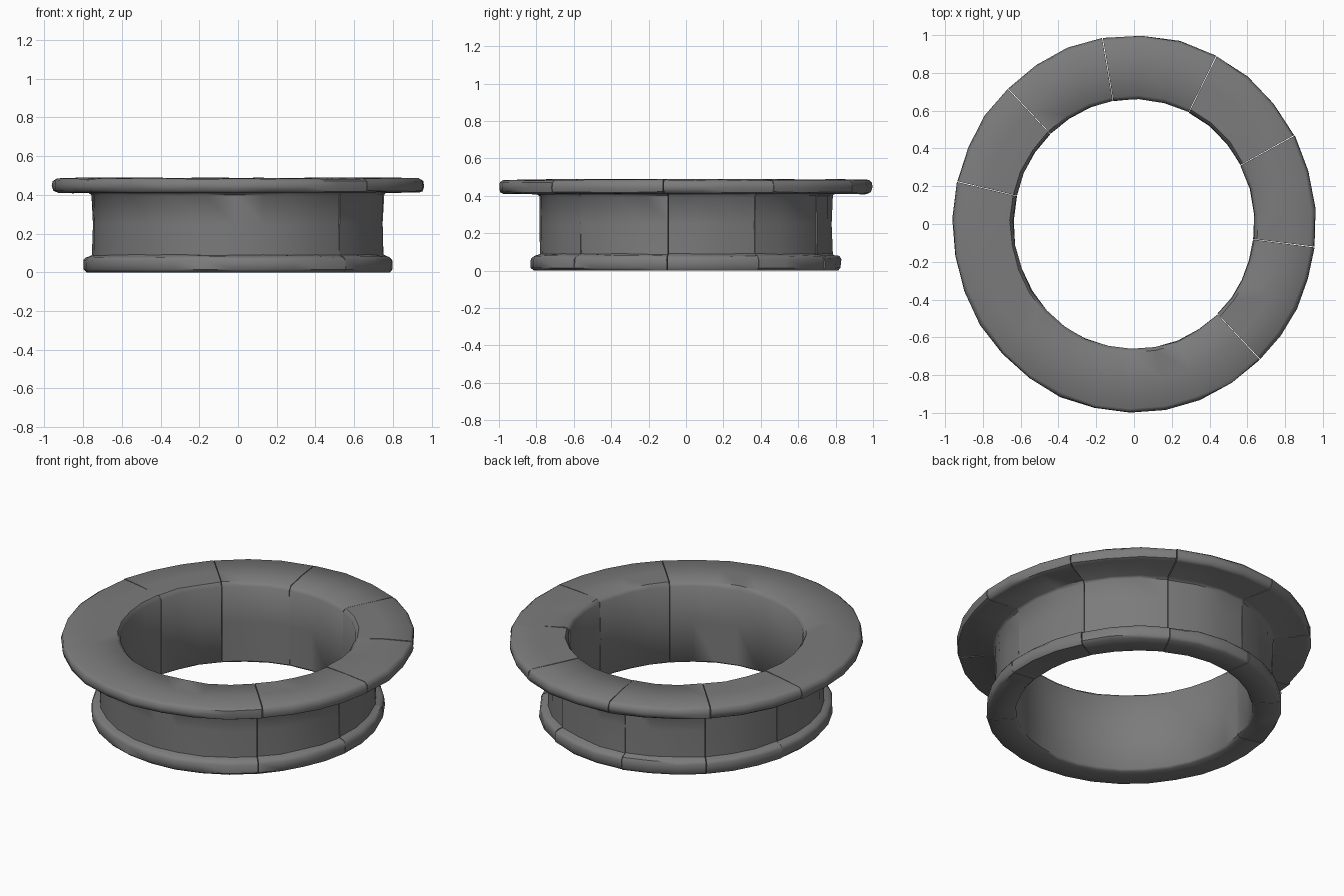
import bpy, bmesh, math, random

random.seed(4)
cube = bpy.data.objects.get("Cube")
if cube:
    bpy.data.objects.remove(cube, do_unlink=True)

stone = bpy.data.materials.new("grey_stone")
stone.use_nodes = True
GREY = (0.2, 0.2, 0.2, 1)
stone.diffuse_color = GREY
stone.node_tree.nodes["Principled BSDF"].inputs["Base Color"].default_value = GREY

X_SQUASH = 0.963          # the ring is slightly narrower than deep
GAP = math.radians(0.12)  # hairline joint between blocks

# Cross-section (radius, height): inner wall, wide top flange, waist, base lip
PROFILE = [
    (0.665, 0.012), (0.663, 0.25), (0.664, 0.465), (0.682, 0.487),
    (0.83, 0.488), (0.978, 0.484), (0.995, 0.472), (1.0, 0.445), (0.992, 0.42),
    (0.975, 0.411), (0.80, 0.413), (0.785, 0.40),
    (0.782, 0.25), (0.783, 0.09), (0.80, 0.083), (0.818, 0.078),
    (0.829, 0.062), (0.83, 0.015), (0.815, 0.0), (0.68, 0.0),
]


def wobble(r, z):
    """Hand-cut unevenness, kept off the ground plane."""
    r += random.uniform(-0.004, 0.003)
    if z > 0.02:
        z += random.uniform(-0.003, 0.003)
    return r, z


def ring_block(name, start, end):
    """One carved block: the section swept between two joint angles."""
    bm = bmesh.new()
    a0, a1 = math.radians(start) + GAP, math.radians(end) - GAP
    steps = max(3, round((end - start) / 11))
    loops = []
    for i in range(steps + 1):
        a = a0 + (a1 - a0) * i / steps
        section = [wobble(r, z) for r, z in PROFILE]
        loops.append([bm.verts.new((X_SQUASH * r * math.cos(a), r * math.sin(a), z))
                      for r, z in section])
    n = len(PROFILE)
    for low, high in zip(loops, loops[1:]):
        for j in range(n):
            k = (j + 1) % n
            bm.faces.new((low[j], low[k], high[k], high[j]))
    # closed joint faces
    bm.faces.new(loops[0])
    bm.faces.new(loops[-1][::-1])
    bmesh.ops.recalc_face_normals(bm, faces=bm.faces)

    mesh = bpy.data.meshes.new(name)
    bm.to_mesh(mesh)
    bm.free()
    mesh.materials.append(stone)
    block = bpy.data.objects.new(name, mesh)
    bpy.context.collection.objects.link(block)
    bpy.ops.object.select_all(action="DESELECT")
    block.select_set(True)
    bpy.context.view_layer.objects.active = block
    bpy.ops.object.shade_smooth_by_angle(angle=math.radians(50))


# Joint angles: short blocks round the back and left, one long block in front
joints = [-46, -7, 28, 63, 100, 134, 167, 314]
for i, (start, end) in enumerate(zip(joints, joints[1:])):
    ring_block("long_ring_block" if i == 6 else f"ring_block_{i + 1}", start, end)
